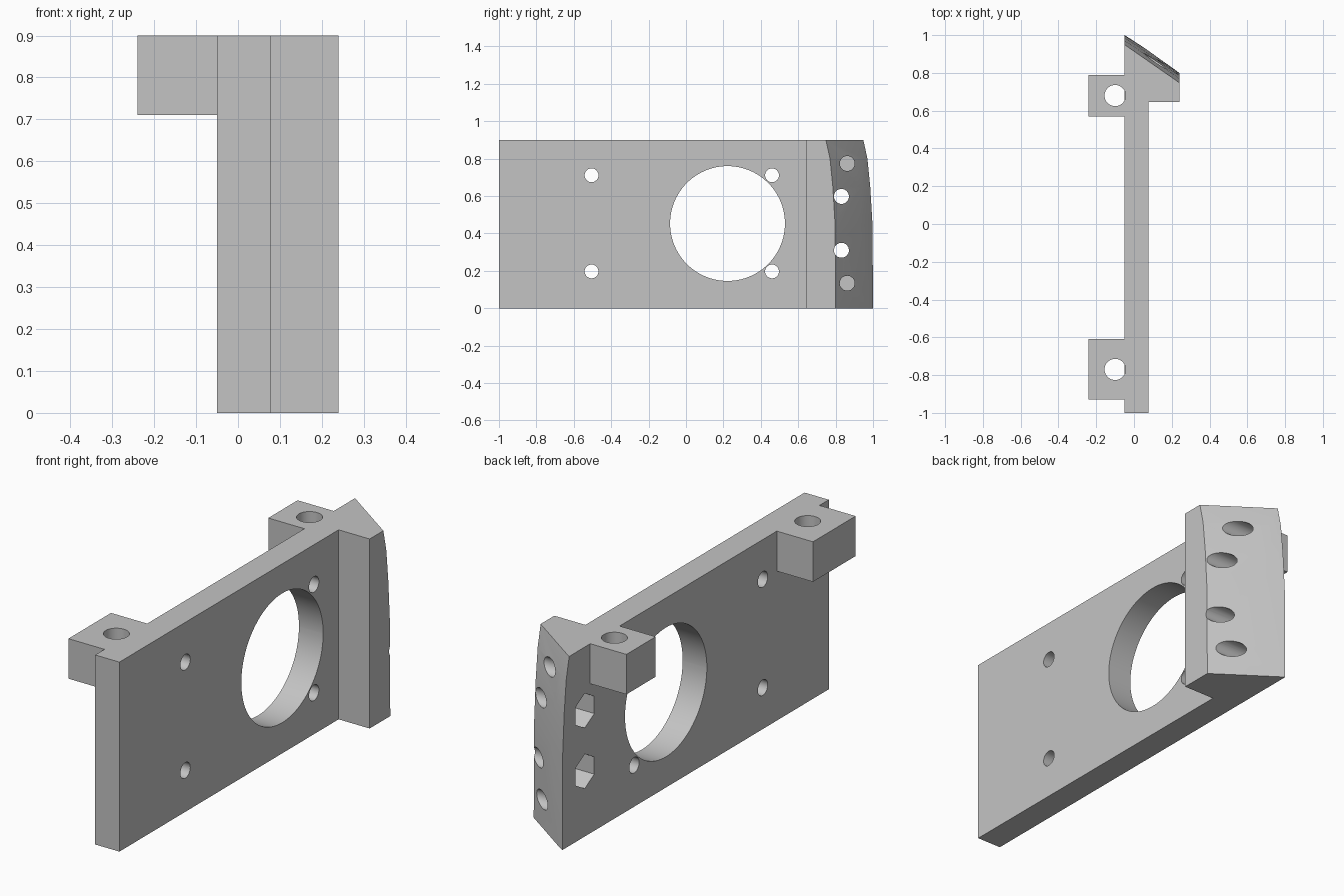
import bpy, bmesh
from math import sin, cos, pi, radians
from mathutils import Vector

cube = bpy.data.objects.get("Cube")
if cube:
    bpy.data.objects.remove(cube, do_unlink=True)

grey = bpy.data.materials.new("plain_grey")
grey.use_nodes = True
colour = (0.55, 0.55, 0.55, 1)
grey.diffuse_color = colour
grey.node_tree.nodes["Principled BSDF"].inputs["Base Color"].default_value = colour


def finish(name, bm):
    bmesh.ops.recalc_face_normals(bm, faces=bm.faces)
    mesh = bpy.data.meshes.new(name)
    bm.to_mesh(mesh)
    bm.free()
    mesh.materials.append(grey)
    obj = bpy.data.objects.new(name, mesh)
    bpy.context.collection.objects.link(obj)
    return obj


def loft(name, rings):
    """Closed solid through matching rings of points."""
    bm = bmesh.new()
    loops = [[bm.verts.new(p) for p in ring] for ring in rings]
    n = len(loops[0])
    for a, b in zip(loops, loops[1:]):
        for i in range(n):
            j = (i + 1) % n
            bm.faces.new((a[i], a[j], b[j], b[i]))
    bm.faces.new(loops[0])
    bm.faces.new(loops[-1])
    return finish(name, bm)


def prism(name, axis, start, end, centre, radius, sides=48):
    """Cylinder or hexagon along x or z; corners point along the second axis."""
    rings = []
    for d in (start, end):
        ring = []
        for i in range(sides):
            t = pi / 2 + 2 * pi * i / sides
            u, v = centre[0] + radius * cos(t), centre[1] + radius * sin(t)
            ring.append((d, u, v) if axis == "x" else (u, v, d))
        rings.append(ring)
    return loft(name, rings)


def box(name, lo, hi):
    return loft(name, [[(lo[0], lo[1], z), (hi[0], lo[1], z),
                        (hi[0], hi[1], z), (lo[0], hi[1], z)] for z in (lo[2], hi[2])])


# plate with thick slanted end: height, setback of the end, ridge x, ridge y
L, R, HEAD, TOP = -0.05, 0.077, 0.24, 0.9
sections = [(0, 0, -0.02, 0.981), (0.45, 0.003, 0.06, 0.929), (0.65, 0.015, 0.02, 0.942),
            (0.8, 0.03, -0.015, 0.949), (TOP, 0.052, -0.045, 0.946)]
body = loft("mount_plate", [
    [(L, -1, z), (R, -1, z), (R, 0.645, z), (HEAD, 0.645, z),
     (HEAD, 0.8 - d, z), (kx, ky, z), (L, 1 - d, z)] for z, d, kx, ky in sections])


def combine(tool, operation):
    mod = body.modifiers.new(operation.lower(), "BOOLEAN")
    mod.object, mod.operation, mod.solver = tool, operation, "EXACT"
    bpy.context.view_layer.objects.active = body
    bpy.ops.object.modifier_apply(modifier=mod.name)
    bpy.data.objects.remove(tool, do_unlink=True)


# mounting lugs with vertical holes
for y0, y1, hole_y in ((0.57, 0.79, 0.68), (-0.93, -0.61, -0.77)):
    combine(box("lug", (-0.24, y0, 0.71), (0, y1, TOP)), "UNION")
    combine(prism("lug_hole", "z", 0.705, 1, (-0.1, hole_y), 0.056), "DIFFERENCE")

# large round opening and four screw holes
combine(prism("opening", "x", -0.3, 0.3, (0.222, 0.453), 0.307, 96), "DIFFERENCE")
for y in (-0.505, 0.46):
    for z in (0.197, 0.711):
        combine(prism("screw_hole", "x", -0.3, 0.3, (y, z), 0.037, 32), "DIFFERENCE")

# slanted end: through holes with nut pockets, and blind holes
for z in (0.31, 0.598):
    combine(prism("through_hole", "x", -0.3, 0.4, (0.831, z), 0.04, 32), "DIFFERENCE")
    combine(prism("nut_pocket", "x", -0.3, 0.05, (0.831, z), 0.082, 6), "DIFFERENCE")
for z in (0.134, 0.774):
    combine(prism("blind_hole", "x", 0.0, 0.4, (0.862, z), 0.04, 32), "DIFFERENCE")

# smooth bores, sharp edges
bpy.ops.object.select_all(action="DESELECT")
body.select_set(True)
bpy.context.view_layer.objects.active = body
bpy.ops.object.shade_smooth_by_angle(angle=radians(20))
